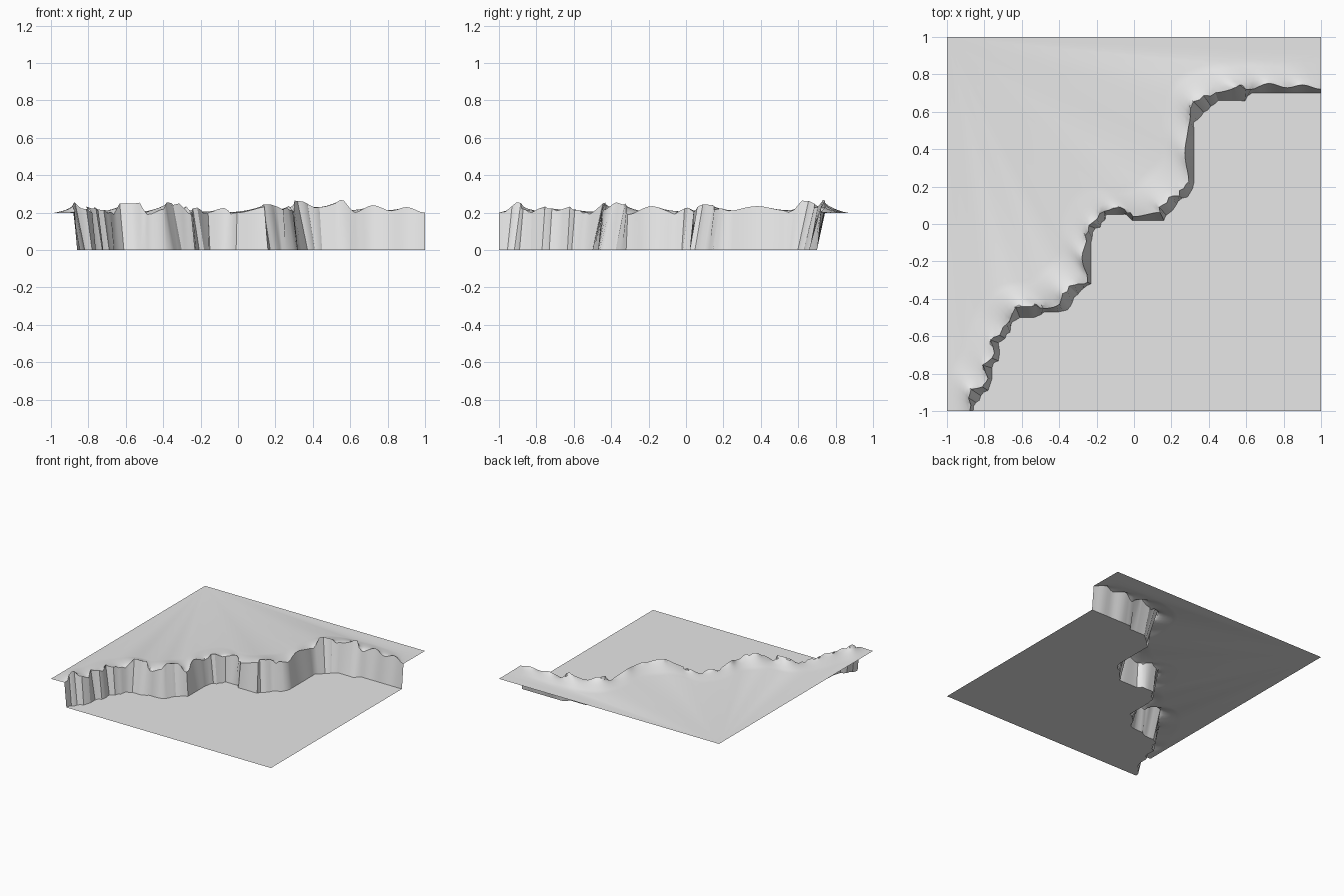
import bpy
import bmesh
import math
import random
from mathutils import Vector

random.seed(4)
PLATEAU = 0.198

cube = bpy.data.objects.get("Cube")
if cube:
    bpy.data.objects.remove(cube, do_unlink=True)

stone = bpy.data.materials.new("stone_grey")
stone.use_nodes = True
grey = (0.8, 0.8, 0.8, 1)
stone.diffuse_color = grey
stone.node_tree.nodes["Principled BSDF"].inputs["Base Color"].default_value = grey

# Foot of the cliff (x, y) with the crest height above each point
PATH = [
    (-.86, -1, .2), (-.83, -.94, .26), (-.78, -.89, .22), (-.76, -.83, .2),
    (-.76, -.77, .24), (-.72, -.7, .21), (-.72, -.64, .23), (-.68, -.59, .21),
    (-.65, -.53, .2), (-.61, -.5, .25), (-.51, -.5, .25), (-.48, -.47, .19),
    (-.38, -.47, .22), (-.33, -.42, .26), (-.28, -.36, .25), (-.23, -.32, .19),
    (-.23, -.18, .235), (-.23, -.07, .2), (-.2, -.03, .23), (-.15, .05, .2),
    (-.08, .05, .225), (-.04, .05, .2), (-.01, .02, .2), (.16, .02, .23),
    (.17, .05, .25), (.28, .15, .22), (.32, .22, .21), (.32, .38, .235),
    (.32, .54, .21), (.37, .6, .275), (.45, .66, .23), (.59, .66, .27),
    (.63, .7, .2), (.72, .7, .24), (.82, .7, .21), (.9, .7, .23), (1, .7, .2),
]


def make_object(name, build):
    """Build a mesh with a callback and shade it."""
    bm = bmesh.new()
    build(bm)
    mesh = bpy.data.meshes.new(name)
    bm.to_mesh(mesh)
    bm.free()
    mesh.materials.append(stone)
    obj = bpy.data.objects.new(name, mesh)
    bpy.context.collection.objects.link(obj)
    bpy.ops.object.select_all(action='DESELECT')
    obj.select_set(True)
    bpy.context.view_layer.objects.active = obj
    bpy.ops.object.shade_smooth_by_angle(angle=math.radians(30))
    return obj


def bridge(bm, low, high):
    """Join two rows of vertices with quads."""
    for i in range(len(low) - 1):
        bm.faces.new((low[i], low[i + 1], high[i + 1], high[i]))


def add_row(bm, points):
    return [bm.verts.new(p) for p in points]


def pin_ends(row):
    """Keep a row inside the square, with its ends on the border."""
    for p in row:
        p.x = min(max(p.x, -0.99), 1)
        p.y = min(max(p.y, -1), 0.99)
    row[0].y = -1
    row[-1].x = 1
    return row


# Resample the path: smooth crests, with ragged flutes on the diagonal runs
foot, crest, ragged = [], [], []
for (ax, ay, az), (bx, by, bz) in zip(PATH, PATH[1:]):
    a, b = Vector((ax, ay, 0)), Vector((bx, by, 0))
    steps = max(2, round((b - a).length / 0.025))
    diagonal = min(abs(bx - ax), abs(by - ay)) > 0.025
    for s in range(steps):
        t = s / steps
        foot.append(a.lerp(b, t))
        crest.append(az + (bz - az) * (1 - math.cos(math.pi * t)) / 2)
        ragged.append(diagonal)
foot.append(Vector((*PATH[-1][:2], 0)))
crest.append(PATH[-1][2])
ragged.append(False)

# Higher crests lean further back from the foot
lip = []
last = len(foot) - 1
for i, p in enumerate(foot):
    run = foot[min(i + 3, last)] - foot[max(i - 3, 0)]
    back = Vector((-run.y, run.x, 0)).normalized()
    setback = 0.02 + max(0, crest[i] - 0.2) * 0.8
    height = crest[i]
    if ragged[i] and 0 < i < last:
        setback += random.uniform(-0.012, 0.012)
        height += random.uniform(-0.012, 0.006)
    lip.append(p + back * setback + Vector((0, 0, height)))
for i in range(1, last):
    if ragged[i]:
        foot[i] += Vector((1, -1, 0)) * random.uniform(-0.008, 0.008)
pin_ends(lip)


# Flat ground below the cliff
def build_lower(bm):
    corner = bm.verts.new((1, -1, 0))
    bm.faces.new([corner] + add_row(bm, foot)[::-1])


# Fluted rock face
def build_wall(bm):
    bridge(bm, add_row(bm, foot), add_row(bm, lip))


# Plateau: the crest eases back in smoothed rows to level ground
def build_upper(bm):
    row = [p.copy() for p in lip]
    verts = add_row(bm, row)
    offsets = (0, 0.02, 0.045, 0.075, 0.11, 0.15, 0.19)
    for d0, d1 in zip(offsets, offsets[1:]):
        for _ in range(3):
            row = [row[0]] + [(a + b * 2 + c) / 4 for a, b, c in
                              zip(row, row[1:], row[2:])] + [row[-1]]
        ease = (1 - d1 / offsets[-1]) / (1 - d0 / offsets[-1])
        moved = []
        for i, p in enumerate(row):
            way = Vector((-1, 1, 0)).normalized()
            if i == 0:
                way = Vector((-0.5, 0, 0))
            elif i == last:
                way = Vector((0, 1, 0))
            q = p + way * (d1 - d0)
            q.z = PLATEAU + (p.z - PLATEAU) * ease
            moved.append(q)
        row = pin_ends(moved)
        new = add_row(bm, row)
        bridge(bm, verts, new)
        verts = new
    corners = [(1, 1), (-1, 1), (-1, -1)]
    bm.faces.new(verts + [bm.verts.new((x, y, PLATEAU)) for x, y in corners])


make_object("lower_ground", build_lower)
make_object("cliff_wall", build_wall)
make_object("upper_plateau", build_upper)
